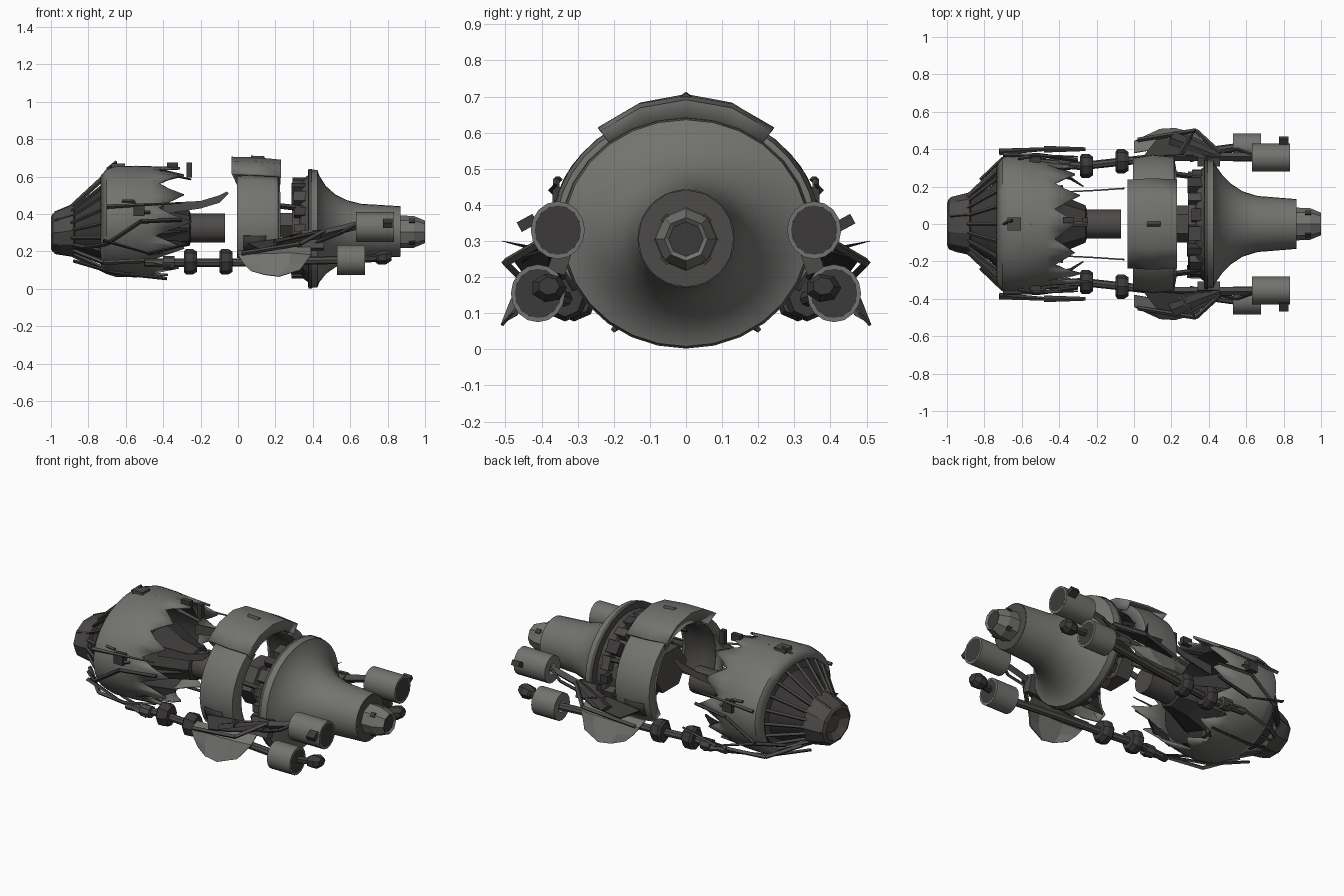
import bpy, bmesh, math, random
from mathutils import Vector, Matrix

random.seed(4)
if "Cube" in bpy.data.objects:
    bpy.data.objects.remove(bpy.data.objects["Cube"])


def material(name, rgb):
    m = bpy.data.materials.new(name)
    m.use_nodes = True
    col = (*rgb, 1)
    m.diffuse_color = col
    m.node_tree.nodes["Principled BSDF"].inputs["Base Color"].default_value = col
    return m


HULL = material("hull grey", (0.17, 0.17, 0.16))
DARK = material("dark metal", (0.075, 0.07, 0.067))
SOOT = material("burnt metal", (0.045, 0.042, 0.041))


def finish(name, bm, mat, smooth=True, thick=0):
    bmesh.ops.recalc_face_normals(bm, faces=bm.faces)
    me = bpy.data.meshes.new(name)
    bm.to_mesh(me)
    bm.free()
    ob = bpy.data.objects.new(name, me)
    bpy.context.collection.objects.link(ob)
    me.materials.append(mat)
    if thick:
        mod = ob.modifiers.new("thickness", "SOLIDIFY")
        mod.thickness = thick
        mod.offset = 0
    if smooth:
        bpy.ops.object.select_all(action="DESELECT")
        ob.select_set(True)
        bpy.context.view_layer.objects.active = ob
        bpy.ops.object.shade_smooth_by_angle(angle=math.radians(35))
    return ob


def sweep(name, prof, mat, n=24, a0=0, a1=360, y=0, thick=0, edge=None, caps=False, smooth=True):
    """Profile of (x, y radius, z radius, centre z) turned about the x axis."""
    bm = bmesh.new()
    full = a1 - a0 == 360
    rows = []
    for i, (x, ry, rz, zc) in enumerate(prof):
        row = []
        for k in range(n if full else n + 1):
            a = math.radians(a0 + (a1 - a0) * k / n)
            shift = edge(k, a) if edge and i == len(prof) - 1 else 0
            row.append(bm.verts.new((x + shift, y + ry * math.cos(a), zc + rz * math.sin(a))))
        rows.append(row)
    for r, q in zip(rows, rows[1:]):
        for k in range(n):
            j = (k + 1) % len(r)
            bm.faces.new((r[k], r[j], q[j], q[k]))
    if caps:
        bm.faces.new(rows[0])
        bm.faces.new(rows[-1])
    return finish(name, bm, mat, smooth, thick)


def tube(name, x0, x1, r, y, z, mat, n=10, r1=None):
    r1 = r if r1 is None else r1
    return sweep(name, [(x0, r, r, z), (x1, r1, r1, z)], mat, n, y=y, caps=True)


def beam(name, points, r, mat, tip=None, flat=1, n=4):
    """Chain of straight bars, optionally tapered or flattened."""
    bm = bmesh.new()
    for a, b in zip(points, points[1:]):
        a, b = Vector(a), Vector(b)
        d = b - a
        m = Matrix.Translation((a + b) / 2) @ d.to_track_quat("Z", "Y").to_matrix().to_4x4()
        m = m @ Matrix.Diagonal((1, flat, 1, 1))
        bmesh.ops.create_cone(bm, cap_ends=True, segments=n, radius1=r,
                              radius2=r if tip is None else tip, depth=d.length, matrix=m)
    return finish(name, bm, mat, False)


def box(name, c, size, mat, roll=0):
    bm = bmesh.new()
    m = Matrix.Translation(c) @ Matrix.Rotation(roll, 4, "X") @ Matrix.Diagonal((*size, 1))
    bmesh.ops.create_cube(bm, size=1, matrix=m)
    return finish(name, bm, mat, False)


def sheet(name, rows, mat, s, thick=0.008):
    """Bent plate from rows of points, mirrored in y by the sign s."""
    bm = bmesh.new()
    vs = [[bm.verts.new((x, s * y, z)) for x, y, z in row] for row in rows]
    for r, q in zip(vs, vs[1:]):
        for k in range(len(r) - 1):
            bm.faces.new((r[k], r[k + 1], q[k + 1], q[k]))
    return finish(name, bm, mat, False, thick)


# Forward hull with a torn rear edge
teeth = [random.uniform(0.1, 0.19) for _ in range(12)]


def torn(k, a):
    peak = 1 - abs((k + 2) % 4 - 2) / 2
    return teeth[(k // 4) % 12] * peak - 0.07 * max(0, -math.sin(a))


sweep("forward_hull", [(-.73, .31, .25, .35), (-.70, .35, .275, .36), (-.65, .36, .29, .36),
                       (-.55, .345, .292, .36), (-.47, .325, .29, .36), (-.425, .305, .285, .36)],
      HULL, 48, thick=.012, edge=torn)
sweep("forward_liner", [(-.72, .29, .24, .35), (-.46, .29, .26, .36)], SOOT, 24)
sweep("forward_bulkhead", [(-.70, .06, .06, .34), (-.72, .29, .24, .35)], DARK, 24)

# Nose block and its cage of struts
sweep("nose", [(-.97, .06, .05, .30), (-1, .11, .09, .30), (-.99, .135, .108, .30), (-.95, .15, .125, .303),
               (-.88, .165, .145, .313), (-.87, .13, .11, .315)], DARK, 10, caps=True, smooth=False)
sweep("nose_core", [(-.88, .13, .11, .315), (-.78, .19, .16, .335), (-.71, .25, .2, .35)], SOOT, 16)
for k in range(20):
    c, s = math.cos(k * math.tau / 20), math.sin(k * math.tau / 20)
    beam("nose_strut", [(-.89, .15 * c, .313 + .13 * s), (-.72, .31 * c, .35 + .25 * s)], .01, DARK)
for k in range(5):
    c, s = math.cos(k * math.tau / 5), math.sin(k * math.tau / 5)
    beam("nose_rib", [(-.98, .135 * c, .30 + .11 * s), (-.88, .16 * c, .313 + .14 * s)], .009, SOOT)

# Central spine with a flared, torn collar
tube("spine_front", -.71, -.07, .077, 0, .325, DARK, 12)
sweep("spine_collar", [(-.5, .2, .17, .34), (-.38, .15, .12, .33), (-.26, .1, .095, .325),
                       (-.25, .07, .07, .325)], SOOT, 8, smooth=False)
sweep("spine_rear", [(.1, .1, .085, .335), (.1, .15, .13, .335), (.19, .15, .13, .335), (.2, .1, .075, .34),
                     (.3, .1, .075, .34)], DARK, 6, caps=True, smooth=False)
for s in (1, -1):
    beam("spine_brace", [(-.55, s * .2, .28), (-.28, s * .08, .31)], .025, SOOT)

# Middle ring with raised top panel
ring_prof = [(.0, .29, .28, .34), (.0, .35, .315, .335), (.1, .365, .325, .335),
             (.21, .355, .315, .335), (.22, .29, .27, .34)]
for a, b, low, label in ((-32, 58, -24, "left"), (122, 212, 189, "right")):
    sweep("ring_side_" + label, ring_prof, HULL, 9, a, b, thick=.012)
    sweep("ring_lining_" + label, [(.01, .295, .28, .34), (.21, .295, .28, .34)], DARK, 9, a, b, thick=.01)
    sweep("ring_scorch_" + label, [(.03, .362, .325, .335), (.1, .369, .329, .335), (.15, .366, .326, .335)],
          SOOT, 2, low, low + 15, thick=.006)
sweep("ring_top_panel", [(.0, .31, .29, .34), (-.03, .358, .363, .34), (.1, .368, .357, .34),
                         (.225, .358, .347, .34), (.22, .31, .29, .34)], HULL, 4, 49, 131, thick=.012)
sweep("ring_top_lining", [(.0, .31, .29, .34), (.22, .31, .29, .34)], SOOT, 4, 49, 131, thick=.01)
sweep("top_hatch", [(.07, .04, .369, .34), (.08, .05, .368, .34), (.13, .05, .366, .34), (.14, .04, .365, .34)],
      DARK, 4, 70, 110, thick=.008)
for a in (math.radians(25), math.radians(155)):
    beam("ring_link", [(.18, .3 * math.cos(a), .33 + .28 * math.sin(a)),
                       (.38, .27 * math.cos(a), .32 + .25 * math.sin(a))], .015, SOOT)

# Rear bell, rim and exhaust
sweep("rear_bell", [(.375, .30, .285, .322), (.38, .345, .317, .322), (.425, .34, .314, .322),
                    (.435, .315, .285, .32), (.47, .265, .235, .315), (.52, .215, .195, .31),
                    (.58, .175, .165, .31), (.66, .15, .145, .31), (.87, .133, .135, .307)], HULL, 28)
sweep("rim_band", [(.374, .30, .285, .322), (.376, .348, .32, .322), (.395, .348, .32, .322)], DARK, 28)
sweep("bell_end", [(.87, .133, .135, .307), (.86, .08, .08, .305)], DARK, 16, caps=True)
sweep("exhaust", [(.85, .088, .088, .305), (.94, .085, .085, .305), (1, .06, .06, .305),
                  (.99, .048, .048, .305)], HULL, 8, smooth=False)
sweep("exhaust_throat", [(.99, .05, .05, .305), (.95, .04, .04, .305)], SOOT, 8, caps=True)
for k in range(4):
    a = (k + .5) * math.tau / 4
    box("exhaust_clamp", (.93, .083 * math.cos(a), .305 + .083 * math.sin(a)), (.03, .01, .025), SOOT, a)

# Machinery drum between ring and rim
sweep("machinery_drum", [(.29, .1, .08, .33), (.29, .24, .22, .322), (.33, .25, .23, .322),
                         (.34, .28, .26, .322), (.38, .31, .29, .322)], DARK, 20, smooth=False)
for k in range(18):
    a = math.tau * k / 18
    d = random.uniform(.05, .09)
    box("machinery_block", (.37 - d / 2, .27 * math.cos(a), .325 + .245 * math.sin(a)),
        (d, .045, random.uniform(.04, .08)), DARK if k % 2 else SOOT, a)

for s in (1, -1):
    # Lower rod with joint drums
    beam("lower_rod", [(-.5, s * .33, .14), (-.28, s * .31, .14), (-.05, s * .335, .14),
                       (.25, s * .37, .15), (.55, s * .41, .155)], .022, DARK, n=8)
    for x, y in ((-.26, .31), (-.07, .335)):
        sweep("joint_drum", [(x - .03, .05, .055, .145), (x - .018, .065, .068, .145),
                             (x + .018, .065, .068, .145), (x + .04, .05, .055, .145)],
              SOOT, 8, y=s * y, caps=True, smooth=False)
    tube("joint_sleeve", -.4, -.34, .035, s * .325, .14, DARK, 8)

    # Two thruster pods, hollow at the rear
    for label, x0, x1, y, z in (("upper", .63, .835, .355, .33), ("lower", .53, .68, .41, .155)):
        sweep(label + "_pod", [(x0, .03, .03, z), (x0, .075, .08, z), (x1, .075, .08, z),
                               (x1, .064, .068, z)], HULL, 16, y=s * y)
        sweep(label + "_pod_cup", [(x1, .065, .069, z), (x1 - .09, .05, .053, z)], SOOT, 12, y=s * y, caps=True)
        tube(label + "_pod_nozzle", x1 - .09, x1 - .01, .02, s * y, z, DARK, 6, .032)
    beam("lower_pod_tail", [(.6, s * .41, .155), (.75, s * .39, .165)], .02, SOOT, n=6)
    sweep("lower_pod_cap", [(.73, .02, .02, .165), (.75, .045, .035, .165), (.79, .05, .04, .17),
                            (.82, .03, .025, .175)], SOOT, 7, y=s * .38, caps=True, smooth=False)
    box("upper_pod_lug", (.8, s * .44, .35), (.05, .05, .03), SOOT, .5)

    # Arms holding the pods
    beam("upper_arm", [(.12, s * .36, .2), (.36, s * .36, .27), (.64, s * .36, .34)], .022, DARK)
    beam("upper_arm_plate", [(.2, s * .46, .25), (.46, s * .36, .31)], .04, SOOT, .02, .4)
    beam("arm_brace", [(.3, s * .34, .2), (.55, s * .4, .3), (.66, s * .36, .36)], .01, SOOT)
    box("arm_mount", (.4, s * .345, .26), (.12, .05, .1), DARK, s * .3)

    # Peeled lower side plates, flaring outward to a torn point
    sheet("lower_plate", [[(.0, .38, .20), (.12, .40, .21), (.28, .40, .22), (.39, .38, .22)],
                          [(.0, .44, .18), (.12, .455, .185), (.28, .46, .19), (.39, .43, .18)],
                          [(.03, .455, .135), (.12, .48, .13), (.27, .485, .13), (.36, .45, .14)],
                          [(.07, .47, .095), (.14, .505, .076), (.22, .51, .066), (.33, .48, .1)]], HULL, s)
    sheet("side_plate", [[(.05, .36, .24), (.25, .37, .27), (.45, .36, .29)],
                         [(.12, .45, .21), (.28, .48, .25), (.44, .41, .27)]], SOOT, s)
    beam("torn_spike_high", [(.25, s * .38, .27), (.33, s * .51, .30)], .02, SOOT, .002, .4)
    beam("plate_edge_bar", [(.02, s * .45, .19), (.33, s * .50, .24), (.46, s * .38, .31)], .012, DARK)

    # Upright hull splinters behind the torn edge
    sheet("hull_splinter", [[(-.4, .17, .40), (-.2, .18, .43), (-.1, .187, .46), (-.05, .19, .51)],
                            [(-.4, .17, .46), (-.2, .18, .47), (-.1, .187, .5), (-.06, .19, .52)]], DARK, s)
    sheet("low_splinter", [[(-.48, .27, .18), (-.34, .24, .2), (-.27, .2, .235)],
                           [(-.48, .29, .26), (-.34, .25, .26), (-.27, .2, .245)]], SOOT, s)

    # Side rails and antennas on the forward hull
    beam("side_rail", [(-.82, s * .235, .22), (-.7, s * .35, .24), (-.52, s * .37, .36), (-.3, s * .34, .37)], .011, SOOT)
    beam("lower_rail", [(-.87, s * .15, .2), (-.72, s * .28, .14), (-.5, s * .33, .15), (-.36, s * .35, .12)], .012, DARK)
    beam("keel_rail", [(-.88, s * .08, .15), (-.66, s * .15, .085), (-.38, s * .2, .055)], .009, SOOT)
    beam("side_blade", [(-.72, s * .385, .26), (-.48, s * .4, .19), (-.26, s * .4, .24)], .018, SOOT, .01, .5)
    beam("upper_blade", [(-.7, s * .37, .44), (-.3, s * .36, .46)], .012, DARK, .004)
    box("side_box", (-.53, s * .35, .42), (.06, .04, .06), SOOT)
    beam("side_bracket", [(-.62, s * .35, .47), (-.56, s * .36, .47), (-.53, s * .36, .41), (-.47, s * .35, .41)], .009, DARK)

# Top fittings on the forward hull
box("top_box", (-.64, 0, .65), (.07, .07, .04), DARK)
beam("top_antenna", [(-.7, 0, .64), (-.65, .02, .68)], .008, SOOT)
beam("top_splinter", [(-.55, 0, .65), (-.25, 0, .585)], .025, DARK, .012, .4)
box("top_clamp", (-.35, .02, .655), (.06, .03, .04), SOOT)
box("top_post", (-.26, .02, .635), (.03, .03, .08), SOOT)
